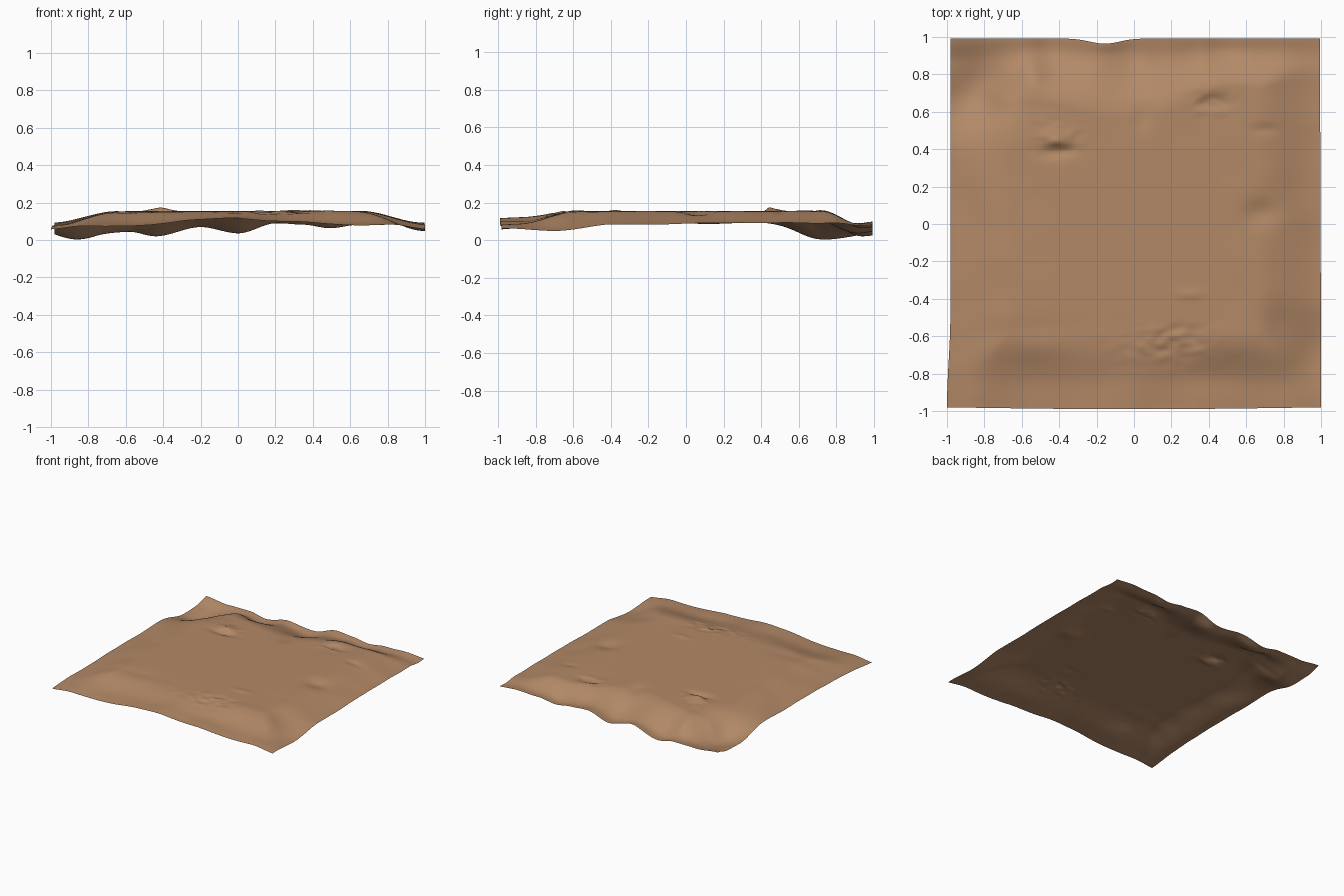
import bpy, bmesh, math
from mathutils import Vector, noise

cube = bpy.data.objects.get("Cube")
if cube:
    bpy.data.objects.remove(cube)

PLATEAU = 0.155
CELLS = 150

# Heights at the foot of each slope as (position, height)
FRONT = [(-1, .085), (-.6, .083), (-.2, .118), (0, .125), (.3, .108), (.6, .09), (1, .09)]
BACK = [(-1, .075), (-.8, .045), (-.6, .04), (-.45, .015), (-.2, .068),
        (0, .035), (.2, .09), (.35, .08), (.5, .06), (.65, .078), (1, .09)]
LEFT = [(-1, .085), (-.65, .08), (-.3, .09), (.4, .092), (.72, .065), (.87, .06), (1, .085)]
RIGHT = [(-1, .085), (-.7, .05), (-.4, .085), (.4, .095), (.7, .092), (1, .09)]

# Where the plateau begins to fall towards the back
BACK_START = [(-1, .56), (-.55, .66), (0, .56), (.5, .74), (1, .70)]

# Hollows and mounds: x, y, width x, width y, height
SHAPES = [
    (-.82, .72, .12, .12, -.09),    # deep back hollow
    (-.55, .80, .05, .06, .02),     # ridge beside the hollow
    (-.42, .46, .045, .03, .018),   # small peak
    (-.42, .39, .07, .025, -.018),  # crease below the peak
    (.05, .58, .04, .05, -.012),
    (.68, .06, .06, .05, -.02),
    (.30, -.38, .05, .018, .006),   # small mound
    (.42, .66, .07, .03, -.012),
    (.70, .51, .05, .02, -.008),
    (-.55, -.58, .14, .05, -.008),
    (.35, -.82, .13, .07, -.012),
    (.78, -.55, .07, .10, -.012),
]

# Broken ground: x, y, width x, width y
ROUGH = [(.2, -.64, .16, .07), (.42, .66, .08, .05), (-.42, .47, .09, .06)]


def ease(t):
    t = max(0, min(1, t))
    return t * t * (3 - 2 * t)


def along(points, p):
    for (a, u), (b, v) in zip(points, points[1:]):
        if p <= b:
            return u + (v - u) * ease((p - a) / (b - a))
    return points[-1][1]


def bell(x, y, cx, cy, sx, sy):
    return math.exp(-(((x - cx) / sx) ** 2 + ((y - cy) / sy) ** 2) / 2)


def height(x, y):
    # Plateau falling to the four sides
    drop_x = PLATEAU - along(LEFT if x < 0 else RIGHT, y)
    drop_y = PLATEAU - along(FRONT if y < 0 else BACK, x)
    fall_x = drop_x * ease((abs(x) - .66) / .34)
    if y < 0:
        start, foot, curl = .58, .92, -.008
    else:
        start, foot, curl = along(BACK_START, x), .96, .012
    fall_y = drop_y * ease((abs(y) - start) / (foot - start))
    z = PLATEAU - (fall_x ** 3 + fall_y ** 3) ** (1 / 3)
    # Slight turn at the front and back rims
    z += curl * ease((abs(y) - .88) / .14)
    for cx, cy, sx, sy, h in SHAPES:
        z += h * bell(x, y, cx, cy, sx, sy)
    # Gentle swells outside the flat middle
    rim = ease((max(abs(x), abs(y)) - .4) / .3)
    z += .008 * rim * (noise.noise(Vector((x * 4, y * 4, 3))) - .2)
    for patch in ROUGH:
        z += .012 * bell(x, y, *patch) * noise.noise(Vector((x * 14, y * 24, 7)))
    return z


# Ground sheet
bm = bmesh.new()
bmesh.ops.create_grid(bm, x_segments=CELLS, y_segments=CELLS, size=1)
for v in bm.verts:
    x, y = v.co.x, v.co.y
    v.co.z = height(x, y)
    # Slightly uneven outline
    if x < 0:
        v.co.x = x * (1 - .018 * ease((y + 1) / .5))
    else:
        v.co.x = x * (1 - .005 * ease((y + 1) / 2))
    if y < 0:
        v.co.y = y * (.98 + .01 * math.cos(x * math.pi / 2))
    else:
        v.co.y = y * .992 - .028 * bell(x, y, -.16, 1, .08, .05)
mesh = bpy.data.meshes.new("ground")
bm.to_mesh(mesh)
bm.free()
for face in mesh.polygons:
    face.use_smooth = True
ground = bpy.data.objects.new("ground", mesh)
bpy.context.collection.objects.link(ground)

# Brown earth
earth = bpy.data.materials.new("brown earth")
earth.use_nodes = True
colour = (.45, .25, .135, 1)
earth.diffuse_color = colour
earth.node_tree.nodes["Principled BSDF"].inputs["Base Color"].default_value = colour
mesh.materials.append(earth)
